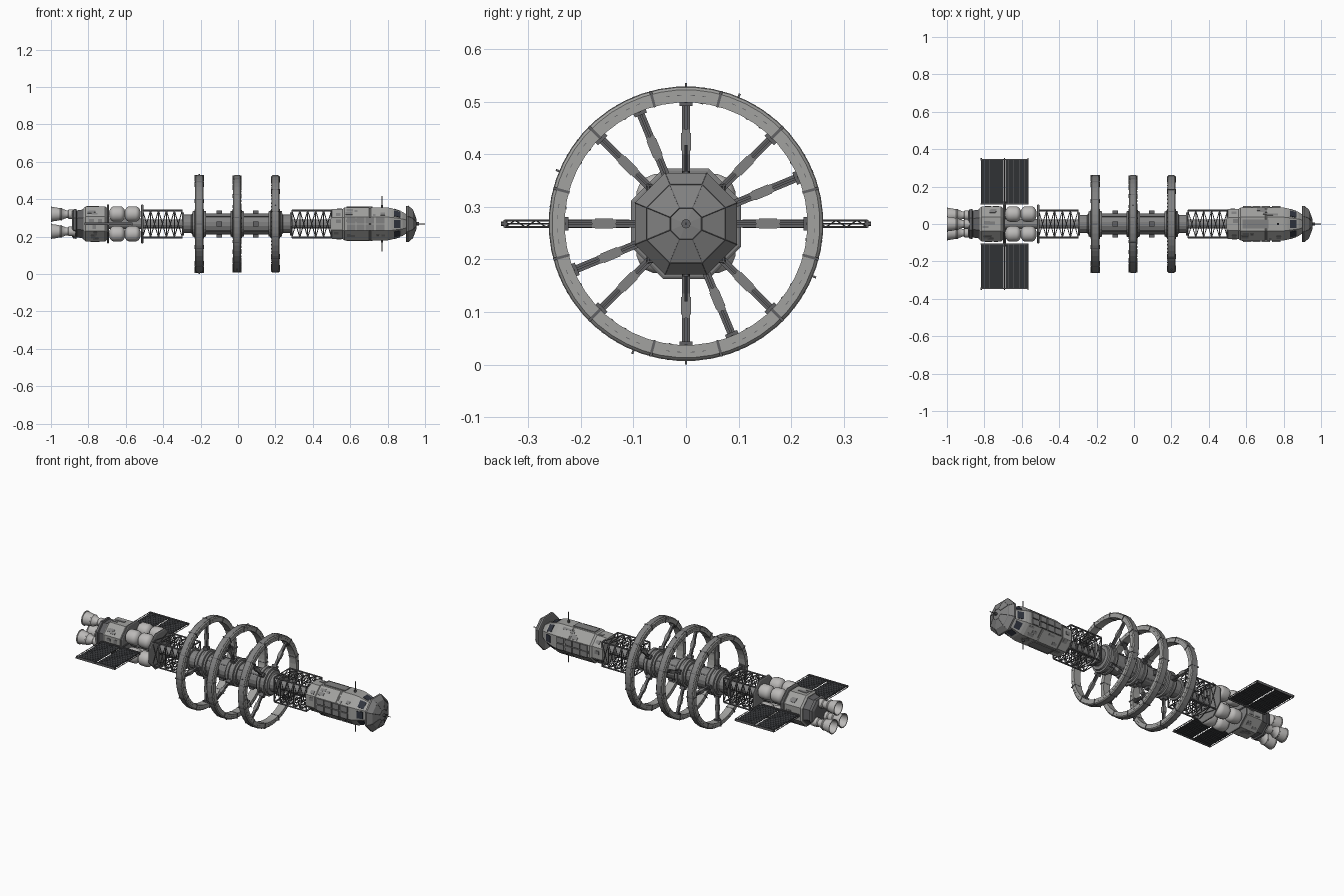
import bpy, bmesh, math, random
from mathutils import Vector, Matrix

if "Cube" in bpy.data.objects:
    bpy.data.objects.remove(bpy.data.objects["Cube"])

random.seed(4)
AXIS_Z = 0.268
V = Vector

def material(name, *c):
    m = bpy.data.materials.new(name)
    m.diffuse_color = (*(c if len(c) == 3 else c * 3), 1)
    m.use_nodes = True
    m.node_tree.nodes["Principled BSDF"].inputs["Base Color"].default_value = m.diffuse_color
    return m

HULL = material("hull_grey", 0.36, 0.36, 0.35)
LIGHT = material("light_grey", 0.5, 0.49, 0.48)
MID = material("mid_grey", 0.22)
DARK = material("dark_metal", 0.12, 0.12, 0.125)
SOLAR = material("solar_cell", 0.03, 0.032, 0.035)
GLASS = material("window_glass", 0.03, 0.035, 0.05)

def finish(name, bm, mat=HULL, smooth=False):
    bmesh.ops.remove_doubles(bm, verts=bm.verts, dist=1e-5)
    bmesh.ops.recalc_face_normals(bm, faces=bm.faces)
    me = bpy.data.meshes.new(name)
    bm.to_mesh(me)
    bm.free()
    ob = bpy.data.objects.new(name, me)
    ob.location.z = AXIS_Z
    bpy.context.collection.objects.link(ob)
    me.materials.append(mat)
    if smooth:
        bpy.ops.object.select_all(action='DESELECT')
        ob.select_set(True)
        bpy.context.view_layer.objects.active = ob
        bpy.ops.object.shade_smooth_by_angle(angle=math.radians(35))
    return ob

def lathe(bm, profile, sides, cy=0, cz=0, closed=False):
    """Spin (x, radius) points about the x axis; 8 sides gives flats on the axes."""
    k = 1 / math.cos(math.pi / 8) if sides == 8 else 1
    rows = []
    for i in range(sides):
        a = 2 * math.pi * (i + 0.5) / sides
        rows.append([bm.verts.new((x, cy + r * k * math.cos(a), cz + r * k * math.sin(a))) for x, r in profile])
    n = len(profile)
    for i in range(sides):
        p, q = rows[i], rows[(i + 1) % sides]
        for j in range(n if closed else n - 1):
            bm.faces.new((p[j], p[(j + 1) % n], q[(j + 1) % n], q[j]))

def box(bm, c, s, rot=0):
    """Box at c with size s, then turned about the ship's axis by rot degrees."""
    m = Matrix.Rotation(math.radians(rot), 4, 'X') @ Matrix.Translation(c) @ Matrix.Diagonal((*s, 1))
    bmesh.ops.create_cube(bm, size=1, matrix=m)

def rod(bm, p, q, r, sides=6):
    p, q = V(p), V(q)
    d = q - p
    m = Matrix.Translation((p + q) / 2) @ d.to_track_quat('Z', 'Y').to_matrix().to_4x4()
    bmesh.ops.create_cone(bm, cap_ends=True, segments=sides, radius1=r, radius2=r, depth=d.length, matrix=m)

# Habitat rings: each has a rim, outer band, collars, four spokes and a hub
for n, (cx, rot) in enumerate([(-0.207, 0), (-0.005, 22.5), (0.2, 45)], 1):
    bm = bmesh.new()
    lathe(bm, [(cx - .022, .231), (cx + .022, .231), (cx + .022, .255), (cx + .017, .26),
               (cx - .017, .26), (cx - .022, .255)], 48, closed=True)
    finish(f"habitat_ring_{n}", bm)
    bm = bmesh.new()
    lathe(bm, [(cx - .015, .2595), (cx - .015, .2615), (cx + .015, .2615), (cx + .015, .2595)], 48)
    finish(f"ring_outer_band_{n}", bm, MID)
    bm = bmesh.new()
    for k in range(12):
        a = rot + 30 * k
        box(bm, (cx, .2455, 0), (.049, .032, .005), a)
        for s in (-1, 1):
            for j in (-8, -3, 3, 8):
                box(bm, (cx + s * .022, .2445, 0), (.002, .0012, .008), a + 15 + j)
    for a in ((90, 270) if n == 1 else (67.5, 247.5) if n == 2 else (157.5, 337.5)):
        box(bm, (cx, .263, 0), (.006, .01, .004), a)
    finish(f"ring_collars_{n}", bm, DARK)
    bm, pods = bmesh.new(), bmesh.new()
    for k in range(4):
        a = rot + 90 * k
        for s in (-1, 1):
            box(bm, (cx, .145, s * .0045), (.014, .18, .006), a)
        box(bm, (cx, .145, 0), (.008, .18, .006), a)
        box(bm, (cx, .228, 0), (.03, .008, .025), a)
        box(bm, (cx, .085, 0), (.03, .02, .024), a)
        box(pods, (cx, .156, 0), (.02, .034, .019), a)
        box(pods, (cx, .156, 0), (.015, .046, .016), a)
    finish(f"ring_spokes_{n}", bm, DARK)
    finish(f"spoke_pods_{n}", pods, MID)
    bm = bmesh.new()
    lathe(bm, [(cx - .036, .05), (cx - .036, .068), (cx - .026, .07), (cx - .024, .08), (cx - .008, .08),
               (cx - .006, .074), (cx + .006, .074), (cx + .008, .08), (cx + .024, .08), (cx + .026, .07),
               (cx + .036, .068), (cx + .036, .05)], 24)
    finish(f"ring_hub_{n}", bm, MID)

# Central spine
bm = bmesh.new()
lathe(bm, [(-.3, 0), (-.3, .062), (-.288, .062), (-.288, .05), (-.25, .05), (-.245, .058), (.235, .058),
           (.24, .05), (.278, .05), (.278, .062), (.29, .062), (.29, 0)], 16)
finish("central_spine", bm, MID)
bm = bmesh.new()
for cx in (-.1, .095):
    for a in range(0, 360, 90):
        box(bm, (cx, .06, 0), (.028, .024, .028), a)
for a in range(45, 405, 90):
    box(bm, (0, .057, 0), (.46, .006, .008), a)
finish("spine_hatches", bm, DARK)

# Lattice trusses
H = .072
for name, x0, x1 in (("rear_truss", -.51, -.298), ("front_truss", .288, .5)):
    bm, core = bmesh.new(), bmesh.new()
    bays = 5
    w = (x1 - x0) / bays
    for a in range(0, 360, 90):
        m = Matrix.Rotation(math.radians(a), 3, 'X')
        def bar(p, q, r):
            rod(bm, m @ V(p), m @ V(q), r)
        bar((x0, H, H), (x1, H, H), .005)
        for i in range(bays + 1):
            x = x0 + i * w
            bar((x, H, -H), (x, H, H), .003)
            bar((x, .025, 0), (x, H, 0), .0025)
            if i < bays:
                bar((x, H, -H), (x + w, H, H), .0025)
                bar((x, H, H), (x + w, H, -H), .0025)
    finish(name, bm, DARK)
    lathe(core, [(x0, 0), (x0, .025), (x1, .025), (x1, 0)], 12)
    finish(name + "_conduit", core, MID)

# Command module: octagonal hull, raised panels, windows
bm = bmesh.new()
lathe(bm, [(.495, 0), (.495, .076), (.505, .081), (.56, .081), (.57, .088), (.70, .088), (.703, .085),
           (.709, .085), (.712, .088), (.80, .088), (.82, .084), (.88, .064), (.92, .038), (.92, 0)], 8)
finish("command_module", bm)
bm, plates = bmesh.new(), bmesh.new()
for a in (0, 180):
    for x in (.605, .655, .705, .76):
        for z in (-.019, .019):
            box(bm, (x, .09, z), (.044, .011, .033), a)
for a in (90, 270):
    box(bm, (.65, .088, 0), (.14, .008, .05), a)
for a in range(0, 360, 45):
    for k in range(5):
        box(plates, (random.uniform(.585, .78), .088, random.uniform(-.025, .025)),
            (random.uniform(.012, .04), .004, random.uniform(.01, .02)), a)
    box(plates, (random.uniform(.52, .545), .081, random.uniform(-.02, .02)), (.025, .005, .02), a)
finish("side_panels", bm, MID)
finish("hull_plates", plates, MID)
bm = bmesh.new()
for a in range(0, 360, 45):
    m = Matrix.Rotation(math.radians(a), 4, 'X') @ Matrix.Translation((.85, .0745, 0)) @ Matrix.Rotation(
        math.radians(-18.4), 4, 'Z') @ Matrix.Diagonal((.036, .004, .042, 1))
    bmesh.ops.create_cube(bm, size=1, matrix=m)
finish("cockpit_windows", bm, GLASS)

# Nose shield with ribs, and antennas
bm, ribs = bmesh.new(), bmesh.new()
edge = [(.91, .097), (.935, .075), (.952, .03), (.957, 0)]
lathe(bm, [(.91, 0), (.912, .04), (.898, .09), (.9, .097)] + edge, 8)
finish("nose_shield", bm, MID)
for i in range(8):
    k = 1 / math.cos(math.pi / 8)
    at = lambda e, j: (e[0], e[1] * k * math.cos((j + .5) * math.pi / 4), e[1] * k * math.sin((j + .5) * math.pi / 4))
    for p, q in zip(edge[:2], edge[1:3]):
        rod(ribs, at(p, i), at(q, i), .0012, 4)
        rod(ribs, at(q, i), at(q, i + 1), .0012, 4)
finish("shield_ribs", ribs, DARK)
bm = bmesh.new()
rod(bm, (.95, 0, 0), (.968, 0, 0), .009, 8)
rod(bm, (.96, 0, 0), (1.0, 0, 0), .0025)
rod(bm, (.77, 0, -.148), (.77, 0, .15), .0025)
for s in (-1, 1):
    rod(bm, (.77, 0, s * .08), (.77, 0, s * .1), .007)
finish("antennas", bm, DARK)

# Fuel tanks held between octagonal bulkheads
bm = bmesh.new()
for cy in (-.053, .053):
    for cz in (-.053, .053):
        for x0, x1 in ((-.69, -.602), (-.608, -.52)):
            R, e = .042, .028
            arc = [(e * (1 - math.cos(t)), R * math.sin(t)) for t in [i * math.pi / 10 for i in range(6)]]
            lathe(bm, [(x0 + d, r) for d, r in arc] + [(x1 - d, r) for d, r in reversed(arc)], 16, cy, cz)
finish("fuel_tanks", bm, LIGHT, smooth=True)
bm = bmesh.new()
for x in (-.695, -.512):
    lathe(bm, [(x - .006, 0), (x - .006, .1), (x - .003, .105), (x + .003, .105), (x + .006, .1), (x + .006, 0)], 8)
rod(bm, (-.695, 0, 0), (-.512, 0, 0), .028, 12)
finish("tank_bulkheads", bm, MID)

# Service module and engine block
bm, plates = bmesh.new(), bmesh.new()
lathe(bm, [(-.825, 0), (-.825, .085), (-.815, .093), (-.71, .093), (-.70, .085), (-.70, 0)], 8)
for a in range(0, 360, 45):
    for k in range(3):
        box(plates, (random.uniform(-.795, -.73), .093, random.uniform(-.025, .025)),
            (random.uniform(.015, .035), .006, random.uniform(.01, .025)), a)
finish("service_module", bm)
finish("service_plates", plates, MID)
bm = bmesh.new()
lathe(bm, [(-.888, 0), (-.888, .066), (-.88, .078), (-.865, .08), (-.862, .072), (-.835, .076), (-.82, .084),
           (-.82, 0)], 8)
finish("engine_block", bm, DARK)

# Three engine bells, one above two
bm = bmesh.new()
for cy, cz in ((0, .052), (-.047, -.04), (.047, -.04)):
    lathe(bm, [(-.87, 0), (-.87, .026), (-.905, .026), (-.91, .021), (-.918, .021), (-.94, .030), (-.943, .034),
               (-.949, .034), (-.951, .032), (-.975, .037), (-.994, .039), (-.995, .042), (-1.0, .042),
               (-1.0, .037), (-.95, .029), (-.92, .014), (-.92, 0)], 20, cy, cz)
finish("engine_bells", bm, LIGHT, smooth=True)

# Solar wings, mirrored left and right
for name, s in (("left_solar", 1), ("right_solar", -1)):
    cells, frame = bmesh.new(), bmesh.new()
    for x in (-.756, -.628):
        box(cells, (x, s * .227, 0), (.118, .234, .002))
        for i in range(1, 8):
            box(frame, (x - .059 + i * .01475, s * .227, 0), (.001, .234, .0035))
    for x in (-.817, -.692, -.567):
        for z in (-.0065, .0065):
            rod(frame, (x, s * .108, z), (x, s * .345, z), .002)
        for i in range(12):
            y0, y1 = .108 + i * .01975, .108 + (i + 1) * .01975
            z = .0065 if i % 2 else -.0065
            rod(frame, (x, s * y0, z), (x, s * y1, -z), .0012, 4)
        rod(frame, (x, s * .34, 0), (x, s * .352, 0), .004)
    for y in (.108, .345):
        box(frame, (-.692, s * y, 0), (.255, .005, .014))
    rod(frame, (-.692, 0, 0), (-.692, s * .12, 0), .007, 8)
    finish(name + "_cells", cells, SOLAR)
    finish(name + "_frame", frame, DARK)
